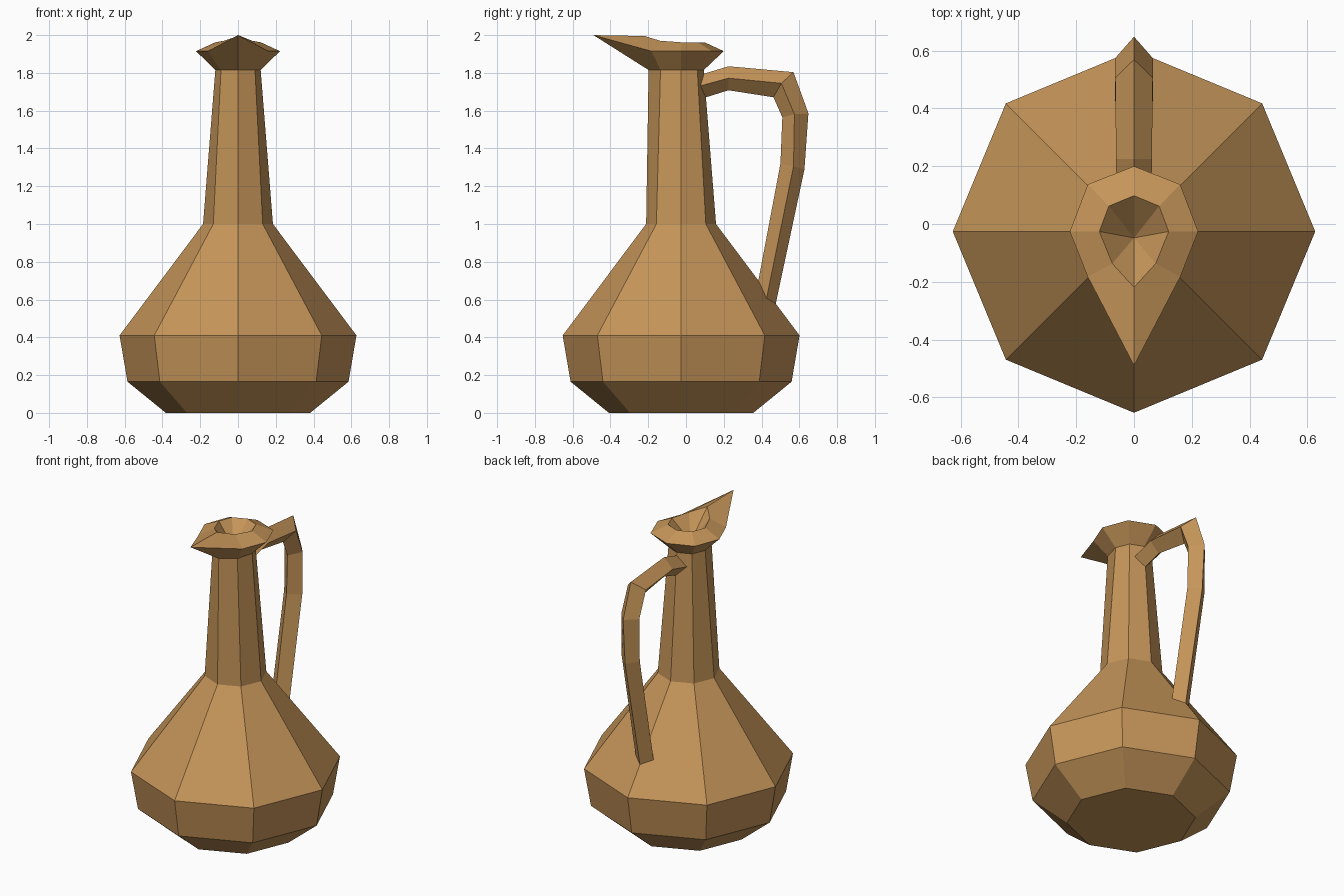
import bpy, bmesh, math

if "Cube" in bpy.data.objects:
    bpy.data.objects.remove(bpy.data.objects["Cube"])

clay = bpy.data.materials.new("warm clay")
clay.diffuse_color = (0.56, 0.30, 0.10, 1)
clay.use_nodes = True
clay.node_tree.nodes["Principled BSDF"].inputs["Base Color"].default_value = clay.diffuse_color
CY = -0.026  # axis of the vessel


def octagon(r, z):
    return [(r * math.cos(i * math.pi / 4), CY + r * math.sin(i * math.pi / 4), z)
            for i in range(8)]


def half_ring(pts):
    """Octagon from back, back side, side, front side, front points (x, y, z), mirrored in x."""
    b, bs, s, fs, f = pts
    m = lambda p: (-p[0], p[1], p[2])
    return [s, bs, b, m(bs), m(s), m(fs), f, fs]


def loft(name, rings, cap_start=True, cap_end=True, apex=None):
    bm = bmesh.new()
    vr = [[bm.verts.new(p) for p in ring] for ring in rings]
    n = len(vr[0])
    for a, b in zip(vr, vr[1:]):
        for i in range(n):
            j = (i + 1) % n
            bm.faces.new((a[i], a[j], b[j], b[i]))
    if cap_start:
        bm.faces.new(vr[0][::-1])
    if apex:
        tip = bm.verts.new(apex)
        for i in range(n):
            bm.faces.new((vr[-1][i], vr[-1][(i + 1) % n], tip))
    elif cap_end:
        bm.faces.new(vr[-1])
    bmesh.ops.recalc_face_normals(bm, faces=bm.faces)
    mesh = bpy.data.meshes.new(name)
    bm.to_mesh(mesh)
    bm.free()
    mesh.materials.append(clay)
    ob = bpy.data.objects.new(name, mesh)
    bpy.context.collection.objects.link(ob)


# Vessel: belly, neck, flared rim with spout, shallow mouth
rings = [octagon(r, z) for r, z in ((0.382, 0), (0.585, 0.165), (0.627, 0.41), (0.185, 1.0))]
rings.append(half_ring([(0, 0.094, 1.815), (0.085, 0.06, 1.815), (0.12, CY, 1.815),
                        (0.09, -0.135, 1.815), (0, -0.198, 1.815)]))
rings.append(half_ring([(0, 0.2, 1.915), (0.16, 0.137, 1.915), (0.222, CY, 1.915),
                        (0.16, -0.183, 1.915), (0, -0.49, 2.0)]))
rings.append(half_ring([(0, 0.098, 1.962), (0.087, 0.062, 1.962), (0.12, CY, 1.962),
                        (0.075, -0.137, 1.97), (0, -0.219, 1.995)]))
loft("jug_body", rings, apex=(0, -0.048, 1.83))

# Handle: diamond section swept in the yz plane (outer, side, inner points, half width)
sections = [
    ((0.087, 1.793), (0.071, 1.73), (0.103, 1.67), 0.06),
    ((0.225, 1.835), (0.225, 1.772), (0.225, 1.708), 0.062),
    ((0.569, 1.804), (0.505, 1.745), (0.463, 1.671), 0.065),
    ((0.648, 1.586), (0.574, 1.581), (0.510, 1.565), 0.065),
    ((0.627, 1.289), (0.569, 1.305), (0.500, 1.320), 0.065),
    ((0.474, 0.573), (0.426, 0.605), (0.383, 0.700), 0.065),
]
loft("handle", [[(0, *o), (w, *s), (0, *i), (-w, *s)] for o, s, i, w in sections])
